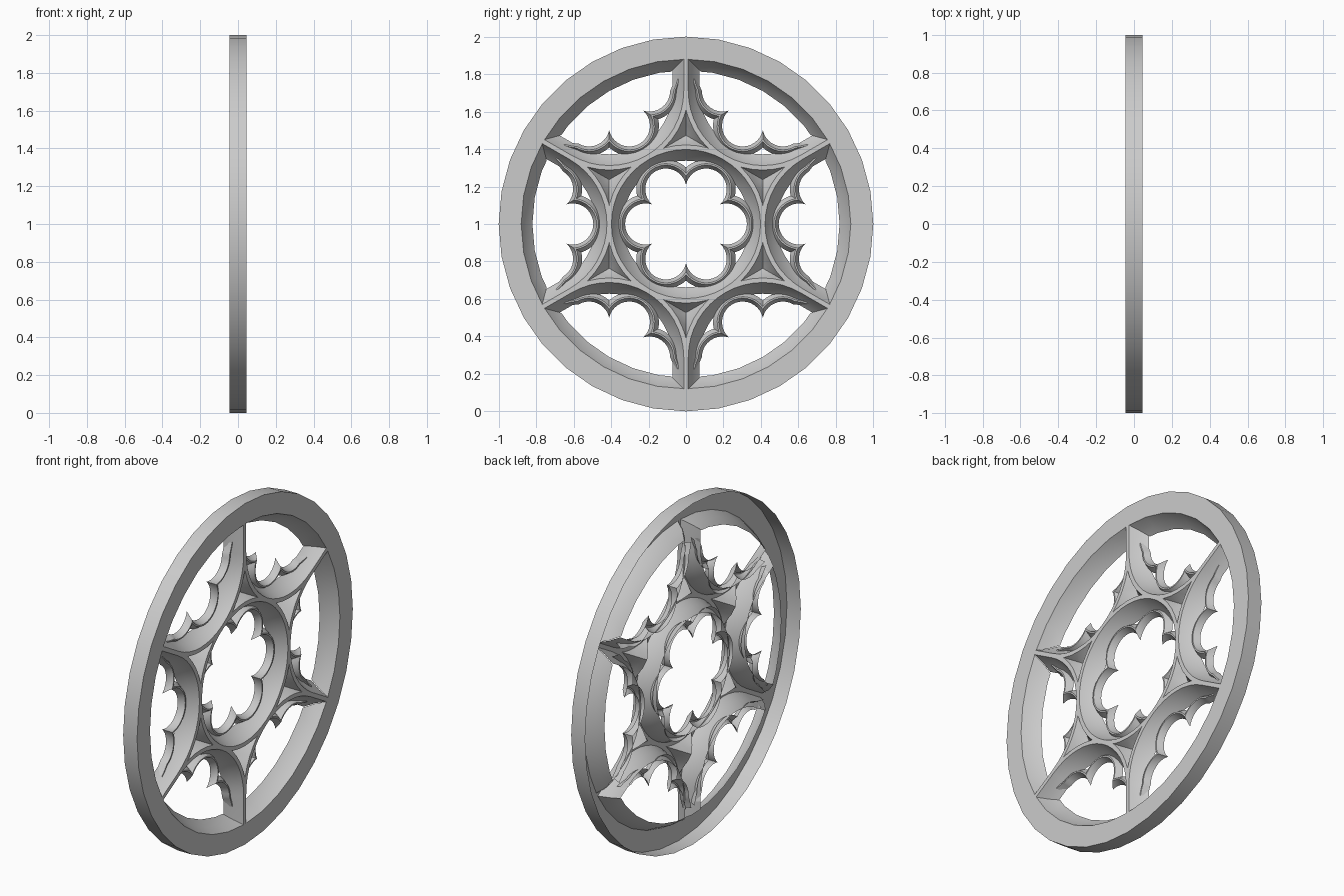
import bpy, bmesh, math
from math import cos, sin, acos, radians as rad
from mathutils import Vector, Matrix

if "Cube" in bpy.data.objects:
    bpy.data.objects.remove(bpy.data.objects["Cube"])

# one pale stone colour for the whole window
stone = bpy.data.materials.new("pale_stone")
stone.diffuse_color = (0.6, 0.6, 0.6, 1)
stone.use_nodes = True
stone.node_tree.nodes["Principled BSDF"].inputs["Base Color"].default_value = stone.diffuse_color

H = 0.045          # half thickness of the window
D = 0.82           # distance between neighbouring tracery circles
R = D / 2          # radius of every tracery circle
LC, LR = 0.215, 0.11   # foil lobe centre distance and lobe radius
MITRE = 0.892      # where spoke and frame mouldings meet

# Every part is a hollow-backed moulding, built as one twelfth of the wheel
# (angles 0..30 degrees, centred on the origin), then mirrored and turned.


def skin(bm, rows):
    """Join successive open cross-sections of 3D points into a surface."""
    vs = [[bm.verts.new(p) for p in r] for r in rows]
    for a, b in zip(vs, vs[1:]):
        for j in range(len(a) - 1):
            bm.faces.new((a[j], a[j + 1], b[j + 1], b[j]))


def clip(bm, co, no):
    """Cut away everything on the side the 2D normal points to."""
    bmesh.ops.bisect_plane(bm, geom=bm.verts[:] + bm.edges[:] + bm.faces[:],
                           plane_co=(0, *co), plane_no=(0, *no), clear_outer=True)


def finish(bm, name):
    """Repeat the twelfth round the wheel and make the object."""
    tile = bpy.data.meshes.new("tile")
    bm.to_mesh(tile)
    bm.free()
    out = bmesh.new()
    for i in range(6):
        for s in (1, -1):
            t = tile.copy()
            t.transform(Matrix.Rotation(rad(60 * i), 4, 'X')
                        @ Matrix.Diagonal((1, 1, s, 1)))
            out.from_mesh(t)
            bpy.data.meshes.remove(t)
    bpy.data.meshes.remove(tile)
    bmesh.ops.remove_doubles(out, verts=out.verts, dist=0.0003)
    out.normal_update()
    # faces look towards +x, the rim looks outwards
    for f in out.faces:
        c = f.calc_center_median()
        d = f.normal.x if abs(f.normal.x) > 0.01 else f.normal.dot(Vector((0, c.y, c.z)))
        if d < 0:
            f.normal_flip()
    me = bpy.data.meshes.new(name)
    out.to_mesh(me)
    out.free()
    me.transform(Matrix.Translation((0, 0, 1)))
    me.materials.append(stone)
    ob = bpy.data.objects.new(name, me)
    bpy.context.collection.objects.link(ob)
    bpy.ops.object.select_all(action='DESELECT')
    ob.select_set(True)
    bpy.context.view_layer.objects.active = ob
    bpy.ops.object.shade_smooth_by_angle(angle=rad(25))


def sweep(bm, path, profile):
    """path: (point, normal) pairs in 2D; profile: (offset along normal, x)."""
    skin(bm, [[(x, p[0] + o * n[0], p[1] + o * n[1]) for o, x in profile]
              for p, n in path])


def unit(deg):
    return (cos(rad(deg)), sin(rad(deg)))


# moulding: narrow flat front with slightly hollow, steep sides
side = [(0.012, H), (0.038, -0.006), (0.072, -H)]
rib = [(-o, x) for o, x in reversed(side)] + side

S, N = unit(30), unit(-60)           # spoke direction, and normal off it
mitre_co = (S[0] * MITRE, S[1] * MITRE)
mitre_no = (S[0] + N[0], S[1] + N[1])

# outer frame
bm = bmesh.new()
frame = [(1, -H), (1, H)] + [(MITRE - o, x) for o, x in side]
sweep(bm, [((0, 0), unit(10 * i)) for i in range(4)], frame)
clip(bm, mitre_co, (-mitre_no[0], -mitre_no[1]))
finish(bm, "outer_frame")

# central ring
bm = bmesh.new()
sweep(bm, [((R * unit(a)[0], R * unit(a)[1]), unit(a)) for a in (0, 7.5, 15, 22.5, 30)], rib)
clip(bm, (R, 0), (1, 0))
finish(bm, "central_ring")

# petal ribs: an arc that runs straight into the spoke
bm = bmesh.new()
path = []
for i in range(9):
    n = unit(180 - 7.5 * i)
    path.append(((D + R * n[0], R * n[1]), (-n[0], -n[1])))
path.append(((0.93 * S[0], 0.93 * S[1]), N))
sweep(bm, path, rib)
clip(bm, (R, 0), (-1, 0))
clip(bm, (0, 0), (-N[0], -N[1]))
clip(bm, mitre_co, mitre_no)
finish(bm, "petal_ribs_and_spokes")

# cusped foils: half lobes that end on the plane of each cusp
foil = [(LR, -H), (LR + 0.018, -0.008), (LR + 0.026, -0.008), (LR + 0.048, -H)]


def half_lobe(bm, c, a, side, tail=False):
    rows = []
    if tail:    # thin end fading into the surrounding rib
        for k in (4, 3, 2, 1):
            n = unit(a - side * 2.5 * k)
            rows.append([(x, c + (LC + p + 0.007 * k) * n[0],
                          (LC + p + 0.007 * k) * n[1]) for p, x in foil])
    l = (c + LC * unit(a)[0], LC * unit(a)[1])
    for i in range(11):
        row = []
        for p, x in foil:
            end = rad(120) - acos(LC / 2 / p)
            t = rad(a) + side * end * i / 10
            row.append((x, l[0] + p * cos(t), l[1] + p * sin(t)))
        rows.append(row)
    skin(bm, rows)


bm = bmesh.new()
half_lobe(bm, 0, 0, 1)
finish(bm, "central_foils")

bm = bmesh.new()
half_lobe(bm, D, 180, -1)
half_lobe(bm, D, 120, 1, True)
finish(bm, "petal_foils")
